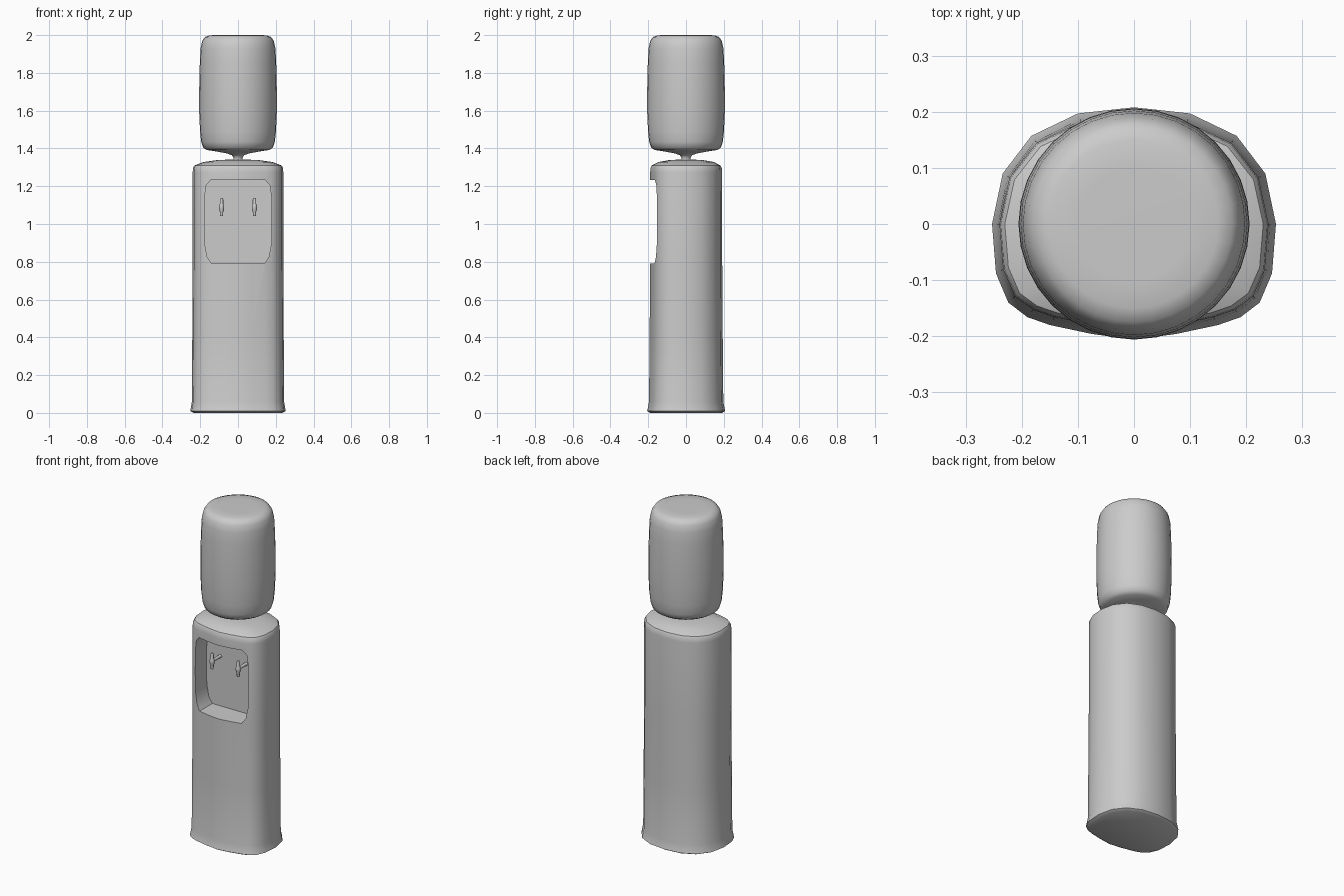
import bpy, bmesh
from math import cos, sin, pi, radians
from mathutils import Matrix

if "Cube" in bpy.data.objects:
    bpy.data.objects.remove(bpy.data.objects["Cube"])


def loft(name, outline, rings, matrix=Matrix(), angle=35):
    """Stack scaled copies of an outline (sx, sy, z) and cap both ends."""
    bm = bmesh.new()
    loops = [[bm.verts.new(matrix @ Matrix.Diagonal((sx, sy, 1, 1)) @
                           Matrix.Translation((x, y, z)).to_translation())
              for x, y in outline] for sx, sy, z in rings]
    n = len(outline)
    for a, b in zip(loops, loops[1:]):
        for i in range(n):
            bm.faces.new((a[i], a[(i + 1) % n], b[(i + 1) % n], b[i]))
    bm.faces.new(loops[0][::-1])
    bm.faces.new(loops[-1])
    bmesh.ops.recalc_face_normals(bm, faces=bm.faces)
    mesh = bpy.data.meshes.new(name)
    bm.to_mesh(mesh)
    bm.free()
    ob = bpy.data.objects.new(name, mesh)
    bpy.context.collection.objects.link(ob)
    smooth(ob, angle)
    return ob


def smooth(ob, angle):
    bpy.ops.object.select_all(action='DESELECT')
    ob.select_set(True)
    bpy.context.view_layer.objects.active = ob
    bpy.ops.object.shade_smooth_by_angle(angle=radians(angle))


def circle(n):
    return [(cos(2 * pi * i / n), sin(2 * pi * i / n)) for i in range(n)]


def mirrored(half):
    return half + [(-x, y) for x, y in reversed(half) if x > 0]


# cabinet: rounded plan with a flared foot and a domed lid
plan = mirrored([(0, -.206), (.075, -.196), (.15, -.18), (.19, -.166),
                 (.224, -.14), (.246, -.088), (.253, 0), (.234, .09),
                 (.183, .157), (.1, .197), (0, .208)])
body = loft("cabinet", plan, [
    (.92, .92, 0), (.985, .985, .008), (1, 1, .01), (.99, .985, .022),
    (.965, .95, .06), (.957, .935, .4), (.948, .922, .8), (.948, .92, 1.275),
    (.94, .91, 1.297), (.91, .88, 1.31), (.72, .71, 1.328),
    (.45, .45, 1.338), (.2, .2, 1.341)])

# dispensing niche cut into the front
right = [(.14, .79), (.163, .825), (.177, .9), (.178, 1.02),
         (.177, 1.14), (.168, 1.205), (.145, 1.232)]
niche = mirrored(right)
to_front = Matrix.Rotation(pi / 2, 4, 'X')      # outline y -> z, depth -> -y
cutter = loft("niche_cutter", niche, [(1, 1, .045), (1, 1, .4)], to_front)
cutter.hide_render = True
cut = body.modifiers.new("niche", 'BOOLEAN')
cut.operation, cut.solver, cut.object = 'DIFFERENCE', 'EXACT', cutter
bpy.context.view_layer.objects.active = body
bpy.ops.object.modifier_apply(modifier=cut.name)
bpy.data.objects.remove(cutter)
smooth(body, 35)

# taps: horizontal pipe from the niche wall plus upright valve and spout
for side, x in (("left", -.087), ("right", .087)):
    loft(side + "_tap_pipe", circle(12),
         [(.012, .012, .03), (.009, .009, .06), (.009, .009, .125)],
         Matrix.Translation((x, 0, 1.09)) @ to_front)
    loft(side + "_tap_valve", circle(12),
         [(.008, .008, 1.043), (.009, .009, 1.065), (.014, .014, 1.08),
          (.014, .014, 1.096), (.009, .009, 1.108), (.009, .009, 1.13),
          (.006, .006, 1.138)], Matrix.Translation((x, -.122, 0)))

# upturned water bottle with its neck in the lid
loft("bottle", circle(32), [(r, r, z) for r, z in (
    (.024, 1.33), (.024, 1.35), (.032, 1.364), (.06, 1.374), (.12, 1.385),
    (.165, 1.392), (.185, 1.405), (.195, 1.435), (.201, 1.49), (.206, 1.6),
    (.205, 1.75), (.202, 1.86), (.198, 1.93), (.189, 1.97), (.175, 1.99),
    (.15, 1.999), (.1, 2.0))], angle=50)
